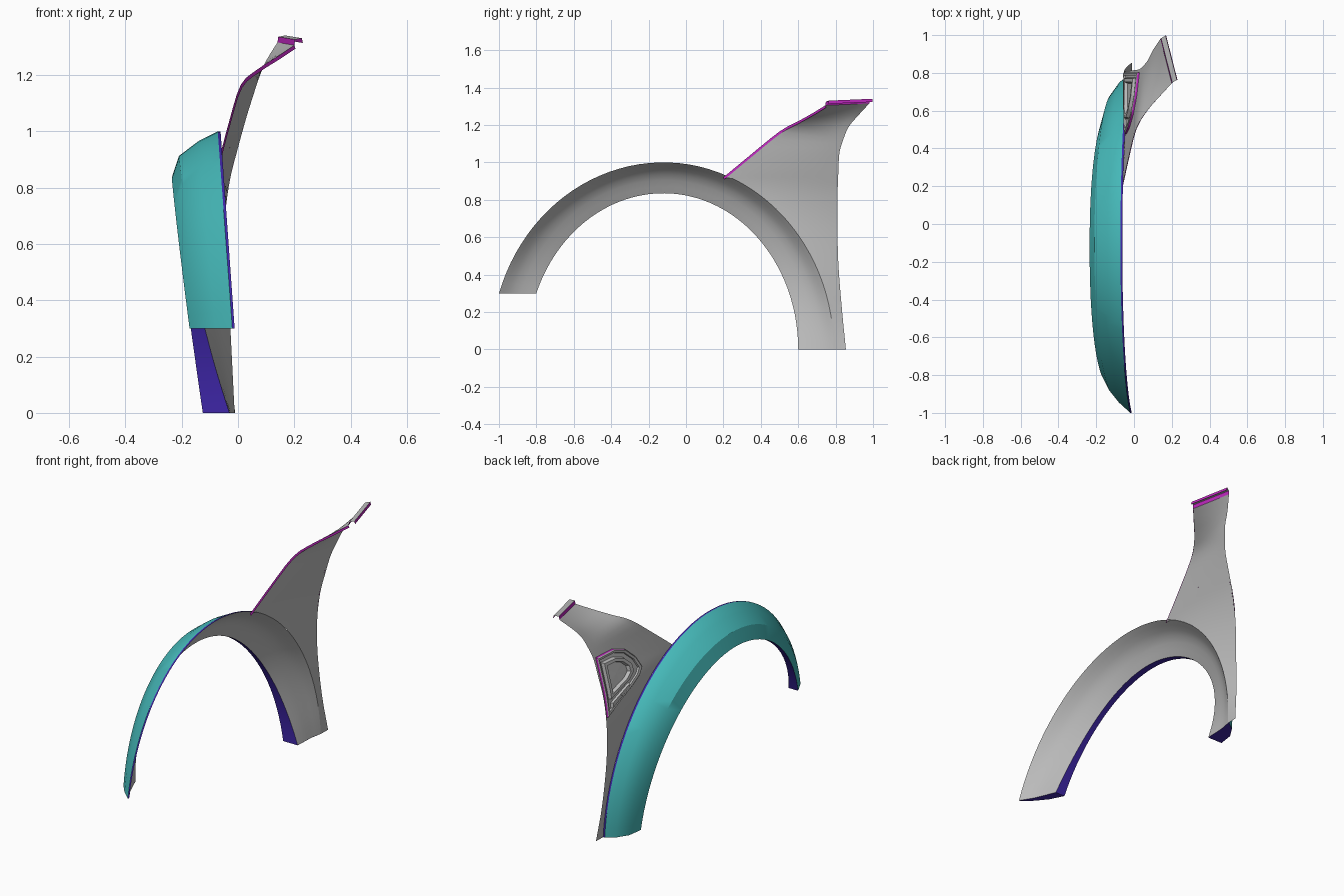
import bpy, bmesh, math
from mathutils import Vector
from mathutils.bvhtree import BVHTree

if "Cube" in bpy.data.objects:
    bpy.data.objects.remove(bpy.data.objects["Cube"])


def material(name, rgb):
    m = bpy.data.materials.new(name)
    m.diffuse_color = (*rgb, 1)
    m.use_nodes = True
    m.node_tree.nodes["Principled BSDF"].inputs["Base Color"].default_value = m.diffuse_color
    return m


TEAL = material("teal", (0.06, 0.48, 0.48))
BLUE = material("blue", (0.05, 0.02, 0.40))
PURPLE = material("purple", (0.50, 0.02, 0.50))
GREY = material("grey", (0.5, 0.5, 0.5))


def finish(name, verts, faces, mats, slots, side, angle=30):
    me = bpy.data.meshes.new(name)
    me.from_pydata([tuple(v) for v in verts], [], faces)
    for m in mats:
        me.materials.append(m)
    for p, s in zip(me.polygons, slots):
        p.material_index = s
    # make the sheet face the wanted side along x
    if sum(p.normal.x * p.area for p in me.polygons) * side < 0:
        me.flip_normals()
    ob = bpy.data.objects.new(name, me)
    bpy.context.collection.objects.link(ob)
    bpy.ops.object.select_all(action='DESELECT')
    ob.select_set(True)
    bpy.context.view_layer.objects.active = ob
    bpy.ops.object.shade_smooth_by_angle(angle=math.radians(angle))
    return ob


def sheet(name, rows, mats, cols=None, side=-1, caps=None, closed=False):
    """Quad grid through rows of points; cols gives a material slot per strip."""
    n = len(rows[0])
    verts = [v for r in rows for v in r]
    faces, slots = [], []
    for i in range(len(rows) - 1):
        for j in range(n if closed else n - 1):
            k = (j + 1) % n
            faces.append((i * n + j, i * n + k, (i + 1) * n + k, (i + 1) * n + j))
            slots.append(cols(i, j) if cols else 0)
    if caps is not None:
        for polygon in caps:
            base = len(verts)
            verts += polygon
            faces.append(tuple(range(base, base + len(polygon))))
            slots.append(1 if len(mats) > 1 else 0)
    return finish(name, verts, faces, mats, slots, side)


def spline(pts, count):
    """Catmull-Rom samples through pts."""
    p = [Vector(q) for q in pts]
    p = [2 * p[0] - p[1]] + p + [2 * p[-1] - p[-2]]
    out = []
    for i in range(count):
        t = i / (count - 1) * (len(p) - 3)
        k = min(int(t), len(p) - 4)
        f = t - k
        a, b, c, d = p[k:k + 4]
        out.append(0.5 * (2 * b + (c - a) * f + (2 * a - 5 * b + 4 * c - d) * f * f
                          + (3 * b - a - 3 * c + d) * f ** 3))
    return out


# Arch rails: rear/front radius, height, x at the rear end, top and front end, bend
RAILS = {
    "seam": (0.91, 0.922, 1.0, -0.012, -0.062, -0.012, 1),
    "edge": (0.91, 0.922, 1.0, -0.022, -0.072, -0.02, 1),
    "crown": (0.875, 0.868, 0.965, -0.07, -0.14, -0.08, 1),
    "crease": (0.81, 0.805, 0.912, -0.112, -0.21, -0.132, 1),
    "opening": (0.72, 0.729, 0.835, -0.125, -0.235, -0.172, 1.1),
    "lip": (0.72, 0.729, 0.835, -0.03, -0.195, -0.11, 1.7),
    "hollow": (0.84, 0.845, 0.935, -0.025, -0.145, -0.06, 1.3),
}


def rail(key, u):
    ar, af, b, xr, xt, xf, power = RAILS[key]
    th = u * (math.pi - math.asin(0.3 / b))
    c, z = math.cos(th), b * math.sin(th)
    if c > 0:
        y, x = ar * c, xt + (xr - xt) * ((b - z) / b) ** power
    else:
        y, x = af * c, xt + (xf - xt) * ((b - z) / (b - 0.3)) ** power
    return Vector((x, y - 0.12, z))


N = 48
US = [i / N for i in range(N + 1)]

# Wheel arch flare: coloured outer skin, lip and bottom caps
keys = ["seam", "edge", "crown", "crease", "opening", "lip"]
caps = [[rail(k, u) for k in keys + ["hollow"]] for u in (0, 1)]
sheet("arch_flare", [[rail(k, u) for k in keys] for u in US], [TEAL, BLUE],
      lambda i, j: 1 if j in (0, 4) else 0, -1, caps)

# Grey inner arch behind the flare
sheet("inner_arch", [spline([rail(k, u) for k in ("seam", "hollow", "lip")], 7) for u in US],
      [GREY], side=1)

# Fender panel, ruled between its front edge and its rear edge
top_front = [(0.20, 0.745, 1.305), (0.14, 0.68, 1.265), (0.07, 0.60, 1.22),
             (0.01, 0.50, 1.165), (-0.03, 0.345, 1.04), (-0.062, 0.20, 0.92)]
top_rear = [(0.14, 0.98, 1.315), (0.10, 0.92, 1.25), (0.075, 0.87, 1.19),
            (0.052, 0.84, 1.12), (0.03, 0.82, 1.05), (0.005, 0.815, 0.96)]
low_rear = [(0.005, 0.815, 0.96), (-0.03, 0.81, 0.82), (-0.05, 0.81, 0.65),
            (-0.05, 0.815, 0.45), (-0.035, 0.835, 0.20), (-0.01, 0.855, 0.0)]
u0 = math.acos(0.32 / 0.91) / (math.pi - math.asin(0.3))
front = spline(top_front, 16) + [rail("seam", u0 * (1 - i / 20)) for i in range(1, 21)]
rear = spline(top_rear, 16) + spline(low_rear, 21)[1:]
panel = sheet("fender_panel", [[f.lerp(r, j / 8) for j in range(9)] for f, r in zip(front, rear)],
              [GREY])

# Folded edge along the upper front of the panel
sheet("panel_front_fold", [[f, f + Vector((0.004, 0.004, -0.012))] for f in front[:16]], [PURPLE])

# Stepped mounting flange at the top end
step = []
for i in range(7):
    p = front[0].lerp(rear[0], i / 6)
    step.append([p, p + Vector((0.003, 0.003, 0.02)), p + Vector((0.027, 0.018, 0.025)),
                 p + Vector((0.03, 0.018, 0.008))])
sheet("top_flange", step, [GREY, PURPLE], lambda i, j: 0 if j == 1 else 1)

# Side vent: D-shaped loops laid on the panel surface
bm = bmesh.new()
bm.from_mesh(panel.data)
tree = BVHTree.FromBMesh(bm)
bm.free()


def on_panel(y, z, lift):
    hit = tree.ray_cast(Vector((-2, y, z)), Vector((1, 0, 0)))[0]
    if hit is None:
        hit = tree.find_nearest(Vector((-0.02, y, z)))[0]
        y, z = hit.y, hit.z
    return Vector((hit.x - lift, y, z))


def dense(corners, per=5):
    out = []
    for a, b in zip(corners, corners[1:] + corners[:1]):
        out += [Vector(a).lerp(Vector(b), i / per) for i in range(per)]
    return out


def loops(name, outline, centre, steps, cols, side=-1):
    c = Vector(centre)
    rows = [[on_panel(*(c + (Vector(p) - c) * s), lift) for p in dense(outline)]
            for s, lift in steps]
    sheet(name, rows, [GREY, PURPLE], cols, side, closed=True)


D = [(0.803, 1.055), (0.67, 1.06), (0.58, 1.03), (0.51, 0.965), (0.475, 0.90),
     (0.50, 0.865), (0.57, 0.825), (0.803, 0.72)]
loops("vent_surround", D, (0.69, 0.93),
      [(1.0, 0.0), (0.985, 0.010), (0.95, 0.014), (0.86, 0.012), (0.84, 0.004), (0.02, 0.004)],
      lambda i, j: 1 if i == 0 else 0)

INNER = [(0.775, 1.02), (0.68, 1.02), (0.61, 0.995), (0.56, 0.95), (0.555, 0.905),
         (0.60, 0.87), (0.775, 0.815)]
loops("vent_ring", INNER, (0.68, 0.93),
      [(1.0, 0.004), (0.95, 0.022), (0.76, 0.022), (0.68, 0.006), (0.02, 0.006)],
      lambda i, j: 0)

# Small bar under the vent ring
BAR = [(0.765, 0.79), (0.60, 0.85), (0.60, 0.83), (0.765, 0.762)]
loops("vent_bar", BAR, (0.6825, 0.808),
      [(1.0, 0.004), (0.92, 0.018), (0.02, 0.018)], lambda i, j: 0)
